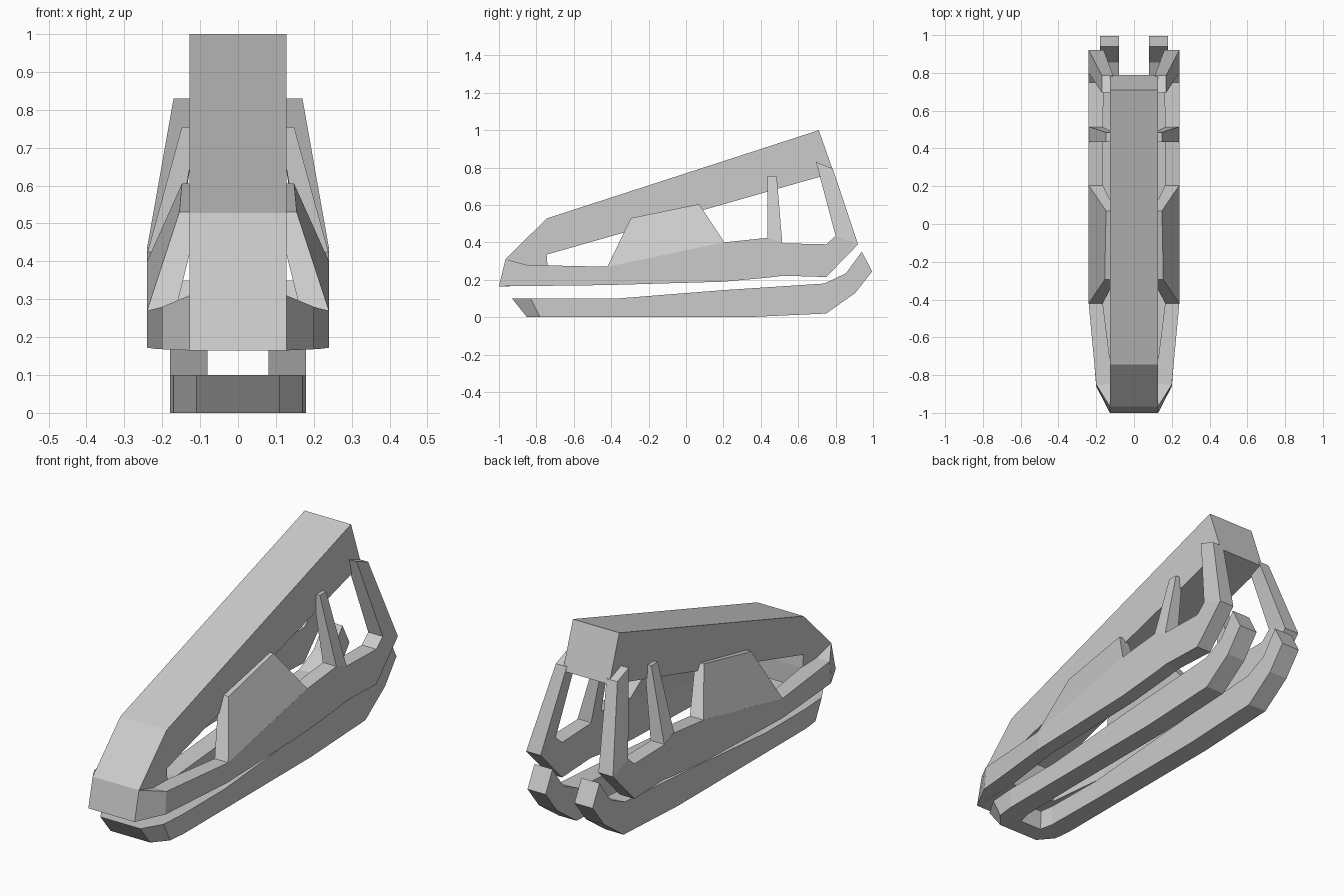
import bpy, bmesh

if "Cube" in bpy.data.objects:
    bpy.data.objects.remove(bpy.data.objects["Cube"])


def finish(name, bm, mirror=False):
    bmesh.ops.recalc_face_normals(bm, faces=bm.faces)
    me = bpy.data.meshes.new(name)
    bm.to_mesh(me)
    bm.free()
    ob = bpy.data.objects.new(name, me)
    bpy.context.collection.objects.link(ob)
    if mirror:
        m = ob.modifiers.new("mirror", 'MIRROR')
        m.use_mirror_merge = False
    return ob


def slab(name, profile, half_width):
    """Side profile (y, z) extruded across x, centred."""
    bm = bmesh.new()
    face = bm.faces.new([bm.verts.new((-half_width, y, z)) for y, z in profile])
    ext = bmesh.ops.extrude_face_region(bm, geom=[face])
    for v in ext["geom"]:
        if isinstance(v, bmesh.types.BMVert):
            v.co.x = half_width
    return finish(name, bm)


def bar(name, stations):
    """Mirrored loft; station = top (y, z), bottom (y, z), outer x, inner x."""
    bm = bmesh.new()
    rings = []
    for (ty, tz), (by, bz), xo, xi in stations:
        rings.append([bm.verts.new(c) for c in
                      ((xo, ty, tz), (xi, ty, tz), (xi, by, bz), (xo, by, bz))])
    for a, b in zip(rings, rings[1:]):
        for i in range(4):
            j = (i + 1) % 4
            bm.faces.new((a[i], a[j], b[j], b[i]))
    bm.faces.new(rings[0])
    bm.faces.new(rings[-1])
    return finish(name, bm, True)


def plate(name, points):
    """Mirrored leaning plate; point = y, z, outer x, inner x."""
    bm = bmesh.new()
    out = [bm.verts.new((xo, y, z)) for y, z, xo, xi in points]
    inn = [bm.verts.new((xi, y, z)) for y, z, xo, xi in points]
    bm.faces.new(out)
    bm.faces.new(inn)
    for i in range(len(out)):
        j = (i + 1) % len(out)
        bm.faces.new((out[i], out[j], inn[j], inn[i]))
    return finish(name, bm, True)


# Skull roof beam with the solid snout
slab("skull_roof", [(-1, .165), (-.965, .31), (-.745, .528), (.71, 1.0),
                    (.79, .772), (-.745, .335), (-.74, .27), (-.74, .168)], .128)

# Upper jaw rails, turning up into the rear struts
bar("upper_jaw", [
    ((-.965, .31), (-1, .165), .128, .09),
    ((-.85, .28), (-.86, .168), .20, .10),
    ((-.74, .277), (-.74, .168), .21, .125),
    ((-.42, .27), (-.42, .172), .24, .165),
    ((.20, .40), (.20, .19), .24, .165),
    ((.44, .425), (.44, .212), .24, .165),
    ((.52, .395), (.52, .222), .24, .165),
    ((.75, .39), (.75, .215), .24, .16),
    ((.80, .435), (.92, .39), .24, .16),
    ((.695, .83), (.785, .795), .17, .11),
])

# Cheek plates leaning in to the roof
plate("cheek_plate", [(-.42, .27, .24, .165), (-.295, .53, .155, .10),
                      (.07, .605, .148, .10), (.205, .40, .24, .165)])

# Posts behind the eye openings
plate("eye_post", [(.435, .42, .24, .165), (.435, .755, .148, .11),
                   (.485, .755, .148, .11), (.515, .395, .24, .165)])

# Lower jaw: two arms joined by a chin
bar("lower_jaw", [
    ((-.93, .10), (-.85, 0), .11, .05),
    ((-.83, .10), (-.78, 0), .17, .055),
    ((-.69, .10), (-.69, 0), .18, .075),
    ((-.37, .10), (-.37, 0), .18, .08),
    ((.20, .145), (.32, 0), .18, .08),
    ((.74, .18), (.75, .02), .18, .08),
    ((.855, .235), (.905, .13), .18, .08),
    ((.94, .35), (.995, .245), .18, .08),
])
slab("chin", [(-.93, .10), (-.76, .10), (-.76, 0), (-.85, 0)], .11)
